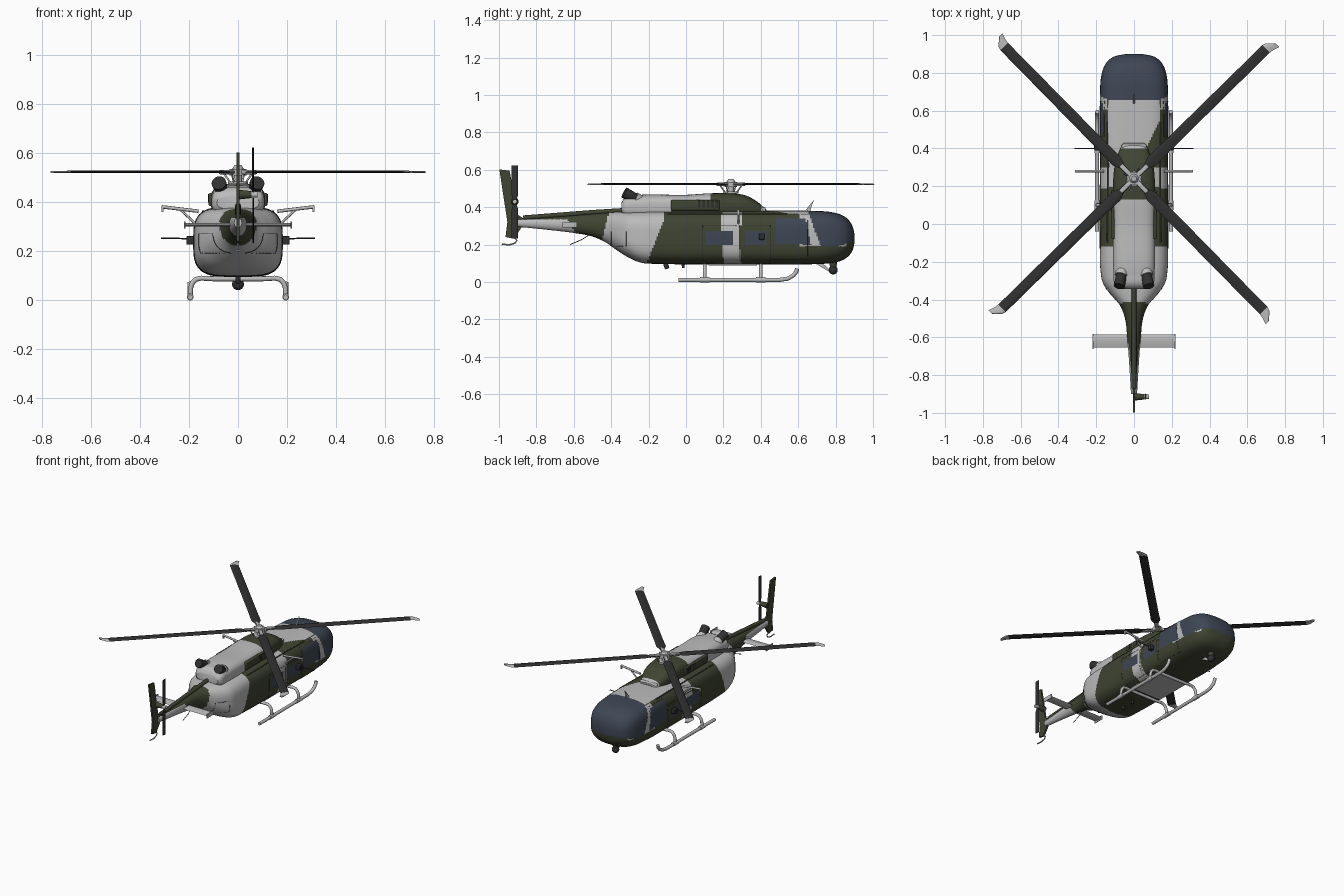
import bpy, bmesh
from math import sin, cos, pi, radians, copysign
from mathutils import Vector, Matrix

if "Cube" in bpy.data.objects:
    bpy.data.objects.remove(bpy.data.objects["Cube"])

def mat(name, c):
    m = bpy.data.materials.new(name)
    m.diffuse_color = (*c, 1)
    m.use_nodes = True
    m.node_tree.nodes["Principled BSDF"].inputs["Base Color"].default_value = m.diffuse_color
    return m
GREY = mat("light_grey", (.5, .5, .5))
GREEN = mat("dark_green", (.05, .058, .032))
GLASS = mat("tinted_glass", (.048, .062, .09))
DARK = mat("dark_rubber", (.03, .03, .03))
MATS = [GREY, GREEN, GLASS, DARK]

def finish(name, bm, m=None, angle=35):
    bmesh.ops.recalc_face_normals(bm, faces=bm.faces)
    me = bpy.data.meshes.new(name)
    bm.to_mesh(me)
    bm.free()
    ob = bpy.data.objects.new(name, me)
    bpy.context.collection.objects.link(ob)
    for k in ([m] if m else MATS):
        me.materials.append(k)
    bpy.ops.object.select_all(action='DESELECT')
    ob.select_set(True)
    bpy.context.view_layer.objects.active = ob
    bpy.ops.object.shade_smooth_by_angle(angle=radians(angle))
    return ob

def bridge(bm, rings):
    rings = [[bm.verts.new(p) for p in r] for r in rings]
    n = len(rings[0])
    for a, b in zip(rings, rings[1:]):
        for i in range(n):
            bm.faces.new((a[i], a[(i + 1) % n], b[(i + 1) % n], b[i]))
    bm.faces.new(rings[0])
    bm.faces.new(rings[-1])

def sample(keys, step):
    # Catmull-Rom through (y, bottom, top, half width, squareness)
    out = []
    for i in range(len(keys) - 1):
        p0, p1, p2, p3 = (Vector(keys[min(max(i + j, 0), len(keys) - 1)]) for j in (-1, 0, 1, 2))
        d0, d1, d2 = p1[0] - p0[0] or 1, p2[0] - p1[0], p3[0] - p2[0] or 1
        m1 = ((p1 - p0) / d0 + (p2 - p1) / d1) / 2 * d1 if i else p2 - p1
        m2 = ((p2 - p1) / d1 + (p3 - p2) / d2) / 2 * d1 if i < len(keys) - 2 else p2 - p1
        n = max(4, int(abs(d1) / step))
        for k in range(n):
            t = k / n
            v = ((2*t**3 - 3*t*t + 1) * p1 + (t**3 - 2*t*t + t) * m1
                 + (3*t*t - 2*t**3) * p2 + (t**3 - t*t) * m2)
            v[0] = p1[0] + d1 * t
            out.append(v)
    return out + [Vector(keys[-1])]

def loft(name, keys, seg, paint, step=.008):
    rings = []
    for y, lo, hi, w, n in sample(keys, step):
        ring = []
        for k in range(seg):
            c, s = cos(2 * pi * k / seg), sin(2 * pi * k / seg)
            r = (abs(c) ** n + abs(s) ** n) ** (-1 / n)
            ring.append((w * r * c, y, (lo + hi) / 2 + (hi - lo) / 2 * r * s))
        rings.append(ring)
    bm = bmesh.new()
    bridge(bm, rings)
    for f in bm.faces:
        f.material_index = paint(*f.calc_center_median())
    return finish(name, bm)

def box(name, loc, size, m=GREY, rot=None, bevel=0):
    bm = bmesh.new()
    bmesh.ops.create_cube(bm, size=1, matrix=Matrix.Diagonal((*size, 1)))
    if bevel:
        bmesh.ops.bevel(bm, geom=bm.edges[:], offset=bevel, segments=3, affect='EDGES', profile=.5)
    ob = finish(name, bm, m)
    ob.location = loc
    if rot: ob.rotation_euler = rot
    return ob

def cyl(name, a, b, r1, r2=None, m=GREY, seg=24):
    a, b = Vector(a), Vector(b)
    bm = bmesh.new()
    bmesh.ops.create_cone(bm, cap_ends=True, segments=seg, radius1=r1, radius2=r1 if r2 is None else r2,
        depth=(b - a).length,
        matrix=Matrix.Translation((a + b) / 2) @ (b - a).to_track_quat('Z', 'Y').to_matrix().to_4x4())
    return finish(name, bm, m)

def tube(name, pts, r, m=GREY, closed=False, res=2):
    cu = bpy.data.curves.new(name, 'CURVE')
    cu.dimensions, cu.bevel_depth, cu.bevel_resolution, cu.use_fill_caps = '3D', r, res, True
    sp = cu.splines.new('POLY')
    sp.points.add(len(pts) - 1)
    for q, p in zip(sp.points, pts):
        q.co = (*p, 1)
    sp.use_cyclic_u, sp.use_smooth = closed, True
    cu.materials.append(m)
    ob = bpy.data.objects.new(name, cu)
    bpy.context.collection.objects.link(ob)

def slab(name, yz, thick, m):
    bm = bmesh.new()
    bridge(bm, [[(x, y, z) for y, z in yz] for x in (-thick / 2, thick / 2)])
    return finish(name, bm, m)

# fuselage and tail boom in one loft
BODY = [(-.90, .295, .335, .016, 2), (-.75, .28, .345, .025, 2), (-.6, .262, .356, .036, 2),
        (-.5, .243, .364, .048, 2.1), (-.43, .212, .37, .075, 2.3), (-.37, .17, .374, .125, 2.7),
        (-.31, .132, .377, .165, 3.2), (-.24, .103, .379, .178, 3.5), (-.15, .097, .38, .181, 3.6),
        (.3, .095, .38, .181, 3.6), (.68, .095, .38, .18, 3.5), (.78, .102, .373, .174, 3.2),
        (.84, .118, .354, .155, 2.9), (.875, .145, .325, .125, 2.6), (.893, .175, .29, .085, 2.4),
        (.9, .205, .26, .04, 2.2)]

def body_paint(x, y, z):
    if y > .655 + .35 * (.375 - z) and z > .19 + .25 * max(0, y - .8):
        return 2
    side = abs(x) > .14
    if side and .2 < z < .34 and (.475 < y < .64 + .2 * (.34 - z)):
        return 2
    if side and .2 < z < .27 and (.11 < y < .255 or .315 < y < .43):
        return 2
    if y > .45 and z < .19:
        return 1
    if y > .61 and side:
        return 0
    if z > .365 and y > .3:
        return 1 if x > .07 + .47 * (y - .41) else 0
    if y > .28 + .12 * (.24 - z) * (z < .24) + .02 * (z > .3):
        return 1
    if y > .185 + .09 * abs(z - .29):
        return 0 if z > .1 else 1
    if y > -.115 - .4 * max(0, .34 - z):
        return 1
    if y > -.42 - .25 * (.34 - z):
        return 0
    if y > -.62 - .6 * (z - .31):
        return 1
    return 1 if z > .335 else 0
loft("fuselage", BODY, 160, body_paint)

# engine cowling and rotor fairing
def cowl_paint(x, y, z):
    return 1 if .13 < y < .405 or (y > -.08 and z < .438 and y < .405) else 0
loft("engine_cowling", [(-.345, .37, .425, .085, 3), (-.33, .35, .448, .1, 3), (-.27, .34, .463, .108, 3),
     (0, .34, .466, .11, 3), (.13, .34, .474, .112, 2.8), (.24, .34, .474, .11, 2.7), (.32, .34, .462, .1, 2.7),
     (.38, .34, .43, .08, 2.8), (.43, .34, .387, .06, 3)], 72, cowl_paint, .01)
box("cowling_top_grille", (0, -.18, .462), (.07, .055, .008), DARK)
box("roof_intake_lip", (0, .41, .385), (.13, .03, .03), GREY, bevel=.006)
for s in (-1, 1):
    box("side_intake", (s * .105, .05, .41), (.03, .26, .055), GREEN, bevel=.008)
    for i in range(5):
        box("intake_louvre", (s * .12, .07 + i * .024, .415), (.004, .014, .036), DARK)
    cyl("exhaust_pipe", (s * .062, -.25, .435), (s * .078, -.33, .478), .026, .03, DARK)
    cyl("exhaust_collar", (s * .06, -.245, .43), (s * .068, -.275, .448), .034, .034, GREY)

# seam lines riding on the fuselage side
RINGS = sample(BODY, .008)
def surf(y, z, s):
    _, lo, hi, w, n = min(RINGS, key=lambda v: abs(v[0] - y))
    t = min(1, abs((z - (lo + hi) / 2) / ((hi - lo) / 2)))
    return (s * w * (1 - t ** n) ** (1 / n), y, z)
def seam(name, y0, y1, z0, z1):
    for s in (-1, 1):
        p = [(y0, z0 + (z1 - z0) * i / 10) for i in range(10)] + [(y0 + (y1 - y0) * i / 20, z1) for i in range(20)]
        p += [(y1, z1 + (z0 - z1) * i / 10) for i in range(10)] + [(y1 + (y0 - y1) * i / 20, z0) for i in range(20)]
        tube(name, [surf(y, z, s) for y, z in p], .0013, DARK, True, 0)
seam("sliding_door_seam", .09, .27, .115, .3)
seam("front_door_seam", .285, .45, .115, .3)
seam("cockpit_door_seam", .465, .65, .12, .35)
seam("rear_hatch_seam", -.4, -.32, .19, .27)
for s in (-1, 1):
    tube("door_rail", [surf(y / 100, .362, s) for y in range(-10, 58, 4)], .004, GREEN)

# main rotor
HUB = Vector((0, .24, .522))
def blade(name, keys, th, m, place):
    bm = bmesh.new()
    bridge(bm, [[(r, a + (b - a) * u, h * th) for u, h in
                 ((0, 0), (.12, .8), (.35, 1), (.7, .6), (1, 0), (.7, -.5), (.35, -.8), (.12, -.6))]
                for r, a, b in keys])
    finish(name, bm, m).matrix_world = place
for i in range(4):
    M = Matrix.Translation(HUB) @ Matrix.Rotation(radians(44.5 + 90 * i), 4, 'Z')
    blade("main_blade", [(.03, .012, -.012), (.09, .015, -.015), (.13, .031, -.031), (.24, .029, -.029),
          (.98, .028, -.028)], .006, DARK, M)
    blade("blade_tip", [(.98, .028, -.028), (1.0, .022, -.031), (1.037, -.016, -.043)], .005, GREY, M)
    box("blade_grip", M @ Vector((.06, 0, 0)), (.08, .022, .018), GREY, (0, 0, radians(44.5 + 90 * i)), .004)
    tube("pitch_link", [M @ Vector(p) for p in ((.032, .01, -.045), (.06, .024, -.004))], .004)
cyl("rotor_mast", (0, .24, .45), (0, .24, .53), .016)
cyl("swashplate", (0, .24, .472), (0, .24, .484), .04)
cyl("rotor_hub", (0, .24, .508), (0, .24, .535), .034)
cyl("hub_cap", (0, .24, .535), (0, .24, .55), .024, .014)

# tail fin, tail rotor, stabilizer
slab("tail_fin", [(-.998, .602), (-.943, .595), (-.9, .36), (-.86, .335), (-.88, .29), (-.92, .232),
                  (-.965, .24), (-.955, .32)], .012, GREEN)
tube("tail_skid", [(0, -.92, .24), (0, -.905, .222), (0, -.915, .207), (0, -.945, .199), (0, -.985, .202)], .004)
cyl("tail_gearbox", (0, -.915, .43), (.055, -.915, .43), .02, .014, GREEN)
cyl("tail_rotor_hub", (.045, -.915, .43), (.08, -.915, .43), .012)
for s in (-1, 1):
    M = Matrix.Translation((.062, -.915, .427)) @ Matrix.Rotation(-s * pi / 2, 4, 'Y')
    blade("tail_blade", [(.01, .008, -.008), (.04, .018, -.018), (.195, .018, -.018)], .004, DARK, M)
    box("stabilizer_endplate", (s * .217, -.622, .306), (.006, .078, .03), GREY, bevel=.002)
M = Matrix.Translation((-.215, -.62, .306))
blade("stabilizer", [(0, .035, -.035), (.43, .035, -.035)], .008, GREY, M)
tube("tail_shaft_cover", [(0, -.34, .382), (0, -.5, .372), (0, -.87, .343)], .013, GREEN)
tube("tail_wire_antenna", [(0, -.52, .25), (0, -.56, .225), (0, -.62, .2)], .002, DARK)

# landing skids
for s in (-1, 1):
    tube("skid_runner", [(s * .195, y, z) for y, z in ((-.04, .011), (.5, .011), (.545, .018), (.575, .036),
                                                       (.59, .055), (.594, .072))], .011, GREY, res=4)
    for y in (.1, .4):
        cyl("skid_clamp", (s * .195, y - .025, .012), (s * .195, y + .025, .012), .014)
for y in (.1, .4):
    half = [(.1, .086), (.15, .089), (.172, .084), (.186, .07), (.193, .05), (.195, .012)]
    tube("skid_crosstube", [(-x, y, z) for x, z in half[::-1]] + [(x, y, z) for x, z in half], .01, GREY, res=4)
box("belly_panel", (0, .25, .093), (.24, .26, .008), GREY)

# side arms and antennas
for s in (-1, 1):
    tube("side_arm", [(s * .16, .28, .362), (s * .31, .28, .38)], .007)
    tube("arm_strut", [(s * .172, .28, .31), (s * .235, .28, .368)], .005)
    box("arm_end_bracket", (s * .309, .28, .372), (.008, .014, .026))
    tube("side_antenna", [(s * .18, .4, .25), (s * .315, .4, .252)], .003, DARK)
    box("antenna_mount", (s * .193, .405, .243), (.035, .03, .035), DARK, bevel=.004)

# nose sensor, wire cutters, belly fittings
bm = bmesh.new()
bmesh.ops.create_uvsphere(bm, u_segments=24, v_segments=14, radius=.024, matrix=Matrix.Translation((0, .787, .064)))
finish("nose_sensor_ball", bm, DARK)
cyl("nose_sensor_mount", (0, .787, .07), (0, .787, .115), .016, .022, GREEN)
slab("upper_wire_cutter", [(.63, .37), (.665, .37), (.67, .4), (.685, .44), (.66, .41)], .008, GREY)
slab("lower_wire_cutter", [(.69, .1), (.73, .1), (.775, .06), (.765, .055)], .008, GREY)
box("belly_beacon", (0, -.105, .085), (.02, .025, .03), DARK, (.4, 0, 0), .004)
cyl("belly_antenna", (0, -.015, .075), (0, -.015, .1), .006, .01, DARK)
